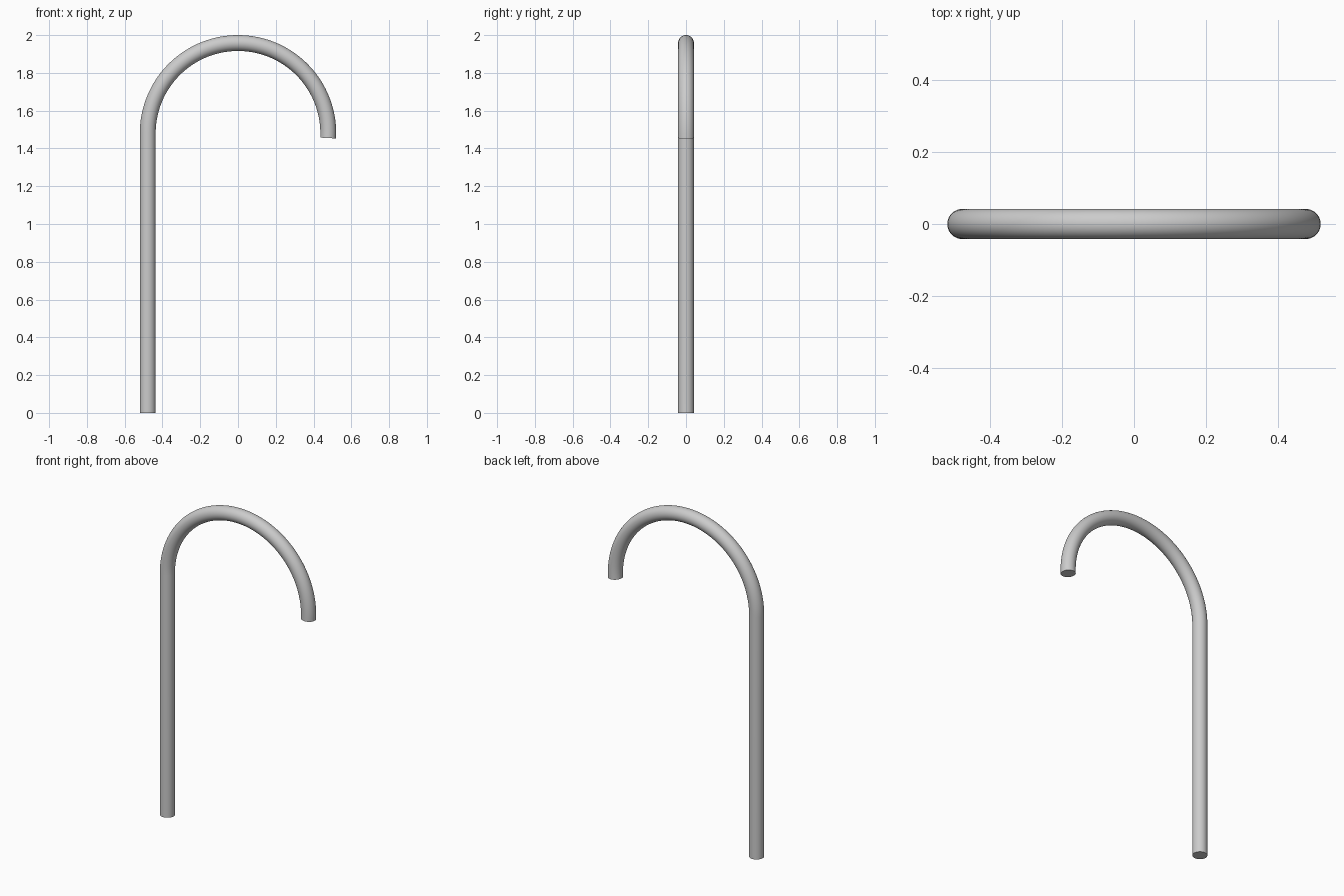
import bpy, bmesh
from math import sin, cos, pi, radians

if "Cube" in bpy.data.objects:
    bpy.data.objects.remove(bpy.data.objects["Cube"])

TUBE = 0.042          # tube radius
BEND = 0.478          # centreline radius of the crook
BEND_Z = 2.0 - TUBE - BEND
SIDES, STEPS = 48, 72
OVER = radians(3)     # crook runs slightly past a half circle

# Centreline stations: (x, z, outward normal x, outward normal z)
path = [(-BEND, 0.0, -1.0, 0.0)]
for i in range(STEPS + 1):
    a = pi - (pi + OVER) * i / STEPS
    path.append((BEND * cos(a), BEND_Z + BEND * sin(a), cos(a), sin(a)))

# Sweep a circle along the path
bm = bmesh.new()
rings = []
for x, z, nx, nz in path:
    ring = []
    for k in range(SIDES):
        t = 2 * pi * k / SIDES
        c, s = TUBE * cos(t), TUBE * sin(t)
        ring.append(bm.verts.new((x + nx * c, s, z + nz * c)))
    rings.append(ring)
for a, b in zip(rings, rings[1:]):
    for k in range(SIDES):
        n = (k + 1) % SIDES
        bm.faces.new((a[k], a[n], b[n], b[k]))

# Flat end caps
bm.faces.new(rings[0])
bm.faces.new(rings[-1])
bmesh.ops.recalc_face_normals(bm, faces=bm.faces)

# Walking cane object
mesh = bpy.data.meshes.new("walking_cane")
bm.to_mesh(mesh)
bm.free()
cane = bpy.data.objects.new("walking_cane", mesh)
bpy.context.collection.objects.link(cane)
bpy.context.view_layer.objects.active = cane
cane.select_set(True)
bpy.ops.object.shade_smooth_by_angle(angle=radians(30))
